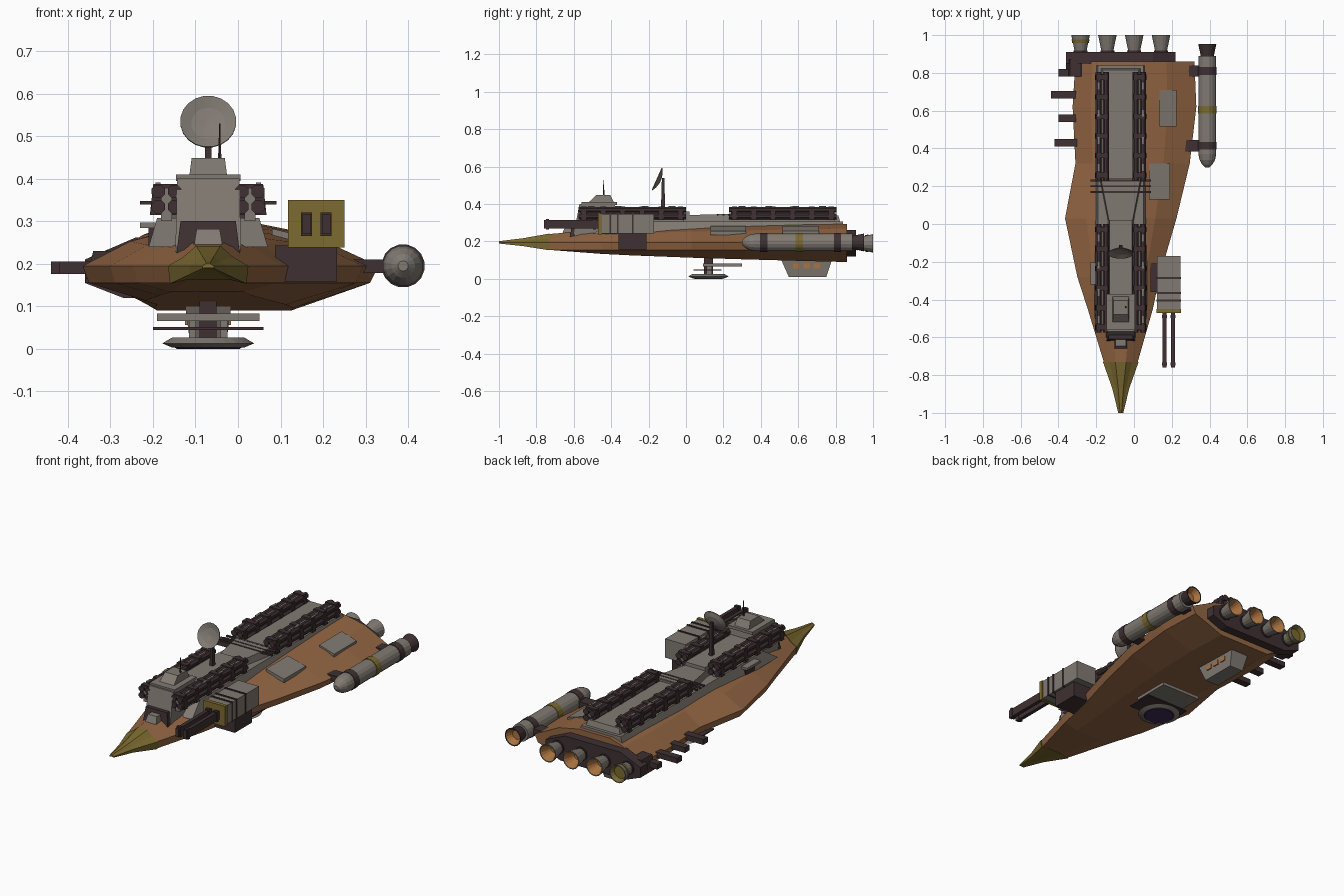
import bpy, bmesh, math
from mathutils import Vector

cube = bpy.data.objects.get("Cube")
if cube:
    bpy.data.objects.remove(cube, do_unlink=True)


def material(name, red, green, blue):
    mat = bpy.data.materials.new(name)
    mat.use_nodes = True
    mat.diffuse_color = (red, green, blue, 1)
    mat.node_tree.nodes["Principled BSDF"].inputs["Base Color"].default_value = mat.diffuse_color
    return mat


RUST = material("rust hull", .29, .13, .055)
GREY = material("warm grey", .22, .195, .17)
DARK = material("dark maroon", .05, .03, .032)
OLIVE = material("olive yellow", .2, .145, .03)
AMBER = material("amber glow", .4, .17, .05)
PURPLE = material("purple lens", .045, .025, .09)

# Shared reference lines
AXIS = -.07
EDGE = .195
BACKWARD = Vector((0, 1, 0))
UPWARD = Vector((0, 0, 1))


def loft(name, rings, mat):
    """Skin a list of equal-length point rings and cap both ends."""
    bm = bmesh.new()
    rows = [[bm.verts.new(point) for point in ring] for ring in rings]
    count = len(rows[0])
    for near, far in zip(rows, rows[1:]):
        for i in range(count):
            j = (i + 1) % count
            bm.faces.new((near[i], near[j], far[j], far[i]))
    bm.faces.new(rows[0])
    bm.faces.new(rows[-1])
    bmesh.ops.recalc_face_normals(bm, faces=bm.faces)
    mesh = bpy.data.meshes.new(name)
    bm.to_mesh(mesh)
    bm.free()
    mesh.materials.append(mat)
    bpy.context.collection.objects.link(bpy.data.objects.new(name, mesh))


def box(name, mat, x, y, z, side=0, front=0, back=0):
    """Box at centre x and half width, y range, z range; the top may draw in."""
    def level(height, inset, nose, tail):
        left, right = x[0] - x[1] + inset, x[0] + x[1] - inset
        start, end = y[0] + nose, y[1] - tail
        return [(left, start, height), (right, start, height),
                (right, end, height), (left, end, height)]
    loft(name, [level(z[0], 0, 0, 0), level(z[1], side, front, back)], mat)


def lathe(name, mat, origin, profile, axis=BACKWARD, sides=16):
    """Spin pairs of (distance along axis, radius)."""
    turn = axis.to_track_quat('Z', 'Y')
    angles = [(i + .5) * math.tau / sides for i in range(sides)]
    loft(name, [[Vector(origin) + turn @ Vector((radius * math.cos(a), radius * math.sin(a), reach))
                 for a in angles] for reach, radius in profile], mat)


# Faceted hull: deepens towards the stern, with a sharp edge on each side
def hull_section(y, left, right):
    swell = math.sqrt((y + .73) / 1.6)
    top, bottom = .225 + .055 * swell, .165 - .075 * swell
    half = [(.3, top + .015), (.62, top - .01), (1, EDGE), (.95, EDGE - .04), (.5, bottom)]
    return ([(AXIS + right * out, y, z) for out, z in half]
            + [(AXIS - left * out, y, z) for out, z in reversed(half)])


collar = hull_section(-.73, .09, .09)
loft("hull", [collar, hull_section(-.45, .175, .17), hull_section(-.28, .23, .205),
              hull_section(.03, .295, .295), hull_section(.32, .24, .365),
              hull_section(.62, .255, .4), hull_section(.86, .24, .39)], RUST)


# Nose cone
def nose_section(y, scale):
    return [(AXIS + (p[0] - AXIS) * scale, y, EDGE + (p[2] - EDGE) * scale) for p in collar]


loft("nose_cone", [nose_section(-1, .15), nose_section(-.87, .5), nose_section(-.73, 1.05)], OLIVE)

# Raised deck
box("deck_skirt", GREY, (AXIS, .14), (-.5, .84), (.24, .308), side=.02, front=.1)
box("front_deck", GREY, (AXIS, .08), (-.6, .02), (.2, .36), side=.02, front=.03)
box("rear_deck", GREY, (AXIS, .12), (.2, .84), (.25, .338), side=.025, back=.025)


def deck_section(y, wide, height):
    rim = wide - .015
    return [(AXIS - wide, y, .25), (AXIS + wide, y, .25), (AXIS + rim, y, height), (AXIS - rim, y, height)]


loft("middle_deck", [deck_section(-.02, .07, .34), deck_section(.24, .12, .348)], GREY)

# Bridge tower
box("tower_base", GREY, (AXIS, .077), (-.6, -.36), (.24, .4), side=.004, front=.03, back=.02)
box("tower_lip", GREY, (AXIS, .076), (-.56, -.37), (.395, .41))
box("bridge", GREY, (AXIS, .044), (-.52, -.385), (.41, .448), side=.005, front=.04, back=.02)
box("tower_front_plate", DARK, (AXIS, .075), (-.62, -.57), (.22, .3), side=.01, front=.01)
box("snout_block", GREY, (AXIS, .035), (-.665, -.59), (.235, .282), side=.008, front=.02)
lathe("whip_antenna", DARK, (-.043, -.44, .44), [(0, .006), (.03, .003), (.09, .002)], UPWARD, sides=6)


# Pipe bundles along both sides of the deck
def pipe_bundle(name, side, start, end):
    x = AXIS + side * .098
    length = end - start
    box(name + "_core", GREY, (x, .013), (start + .01, end - .01), (.3, .378))
    for across in (-.019, .019):
        for height in (.334, .37):
            lathe(name + "_pipe", DARK, (x + across, start, height), [(0, .017), (length, .017)], sides=8)
    for step in range(6):
        y = start + length * (.05 + .18 * step)
        box(name + "_collar", DARK, (x, .039), (y - .014, y + .014), (.315, .388), side=.008)
    for step in range(4):
        y = start + length * (.12 + .25 * step)
        box(name + "_clip", GREY, (x + side * .02, .006), (y - .018, y + .018), (.37, .391))


for side in (-1, 1):
    pipe_bundle("front_bundle", side, -.575, 0)
    pipe_bundle("rear_bundle", side, .23, .805)

# Cross rods
for y in (.17, .2, .23):
    box("cross_rod", DARK, (AXIS, .16), (y - .005, y + .005), (.339, .348))

# Dish and mast
box("dish_mast", DARK, (AXIS, .01), (-.135, -.11), (.33, .54), side=.004, front=.006, back=.006)
lathe("dish", GREY, (AXIS, -.135, .525),
      [(0, .012), (.008, .045), (.02, .066), (.024, .066), (.013, .04), (.008, .005)],
      Vector((0, -.9, .4)), sides=20)


# Hull plates that follow the slope of the upper hull
def sloped_plate(x, wide, start, end):
    def edge(y):
        inner, outer = .283, .255
        return [(x - wide, y, inner), (x + wide, y, outer),
                (x + wide, y, outer - .02), (x - wide, y, inner - .02)]
    loft("hull_plate", [edge(start), edge(end)], GREY)


sloped_plate(.18, .045, .515, .71)
sloped_plate(.135, .055, .13, .32)
box("left_plate", GREY, (-.185, .045), (-.32, -.205), (.284, .297))
box("plate_support", DARK, (-.18, .03), (-.3, -.22), (.24, .285))

# Gun turret
TURRET = .184
box("turret_body", GREY, (TURRET, .062), (-.455, -.17), (.242, .346))
box("turret_face", OLIVE, (TURRET, .066), (-.47, -.45), (.238, .35))
for y in (-.405, -.365, -.285):
    box("turret_rib", DARK, (TURRET, .065), (y - .005, y + .005), (.24, .35))
box("turret_mount", DARK, (.16, .073), (-.36, -.21), (.158, .243))
for side in (-1, 1):
    x = TURRET + side * .023
    box("gun_barrel", DARK, (x, .01), (-.76, -.46), (.27, .316))
    for y in (-.74, -.49):
        box("barrel_band", DARK, (x, .013), (y - .008, y + .008), (.265, .321))

# Side pod
pod = (.388, 0, EDGE)
lathe("pod_body", GREY, pod, [(.3, .012), (.315, .028), (.34, .042), (.37, .048), (.89, .048)])
for y, mat in ((.415, DARK), (.605, OLIVE), (.81, DARK)):
    lathe("pod_band", mat, pod, [(y - .02, .051), (y + .02, .051)])
for y in (.415, .81):
    box("pod_arm", DARK, (.315, .045), (y - .03, y + .03), (.178, .21))


# Flared nozzles with a glowing lining
def nozzle(name, origin, start, end, throat, mouth, shell, glow):
    inner = throat * .75
    lip = mouth * .9
    lathe(name, shell, origin, [(start, throat), (start + .02, throat * 1.1), (end, mouth),
                                (end, lip), (start + .03, inner)])
    lathe(name + "_glow", glow, origin, [(start + .032, inner), (end - .002, lip - .001),
                                         (end - .004, lip - .003), (start + .04, inner - .001)])


nozzle("pod_nozzle", pod, .88, .953, .034, .049, DARK, AMBER)
for index in range(4):
    origin = (AXIS + (index - 1.5) * .142, 0, EDGE - .005)
    nozzle("engine_nozzle", origin, .9, 1, .03, .05, GREY, AMBER if index else OLIVE)
    lathe("engine_collar", DARK, origin, [(.9, .036), (.918, .038)])
    if index == 0:
        lathe("nozzle_stripe", OLIVE, origin, [(.958, .0445), (.976, .0485)])

# Engine block: chamfered bar across the stern
def block_section(y):
    half = [(.17, .262), (.29, .21), (.29, .155), (.2, .12)]
    return ([(AXIS + out, y, z) for out, z in half]
            + [(AXIS - out, y, z) for out, z in reversed(half)])


loft("engine_block", [block_section(.85), block_section(.91)], DARK)
box("engine_side_block", DARK, (-.31, .05), (.78, .87), (.155, .23), side=.02)

# Side docking bars
for y, length in ((.43, .14), (.56, .12), (.685, .16), (.8, .12)):
    box("side_bar", DARK, (-.28 - length / 2, length / 2), (y - .02, y + .02), (.176, .205))

# Belly sensor
centre = (AXIS, .12, 0)
box("sensor_strut", DARK, (AXIS, .02), (.095, .145), (.02, .12))
for side in (-1, 1):
    box("sensor_brace", GREY, (AXIS + side * .037, .008), (.11, .14), (.02, .07))
lathe("sensor_disc", GREY, centre, [(.003, .085), (.013, .109), (.027, .085)], UPWARD, sides=24)
lathe("sensor_lens", PURPLE, centre, [(0, .075), (.004, .08)], UPWARD, sides=24)
box("sensor_crossbar", DARK, (AXIS, .13), (.04, .19), (.045, .051))
box("belly_plate", GREY, (AXIS, .12), (.09, .3), (.066, .083))

# Belly bay with lit windows, widening towards the hull
box("belly_bay", GREY, (AXIS, .042), (.55, .75), (.01, .1), side=-.012, front=-.04, back=-.03)
for side in (-1, 1):
    for y in (.59, .645, .7):
        box("bay_window", AMBER, (AXIS + side * .05, .004), (y - .017, y + .017), (.056, .082))
